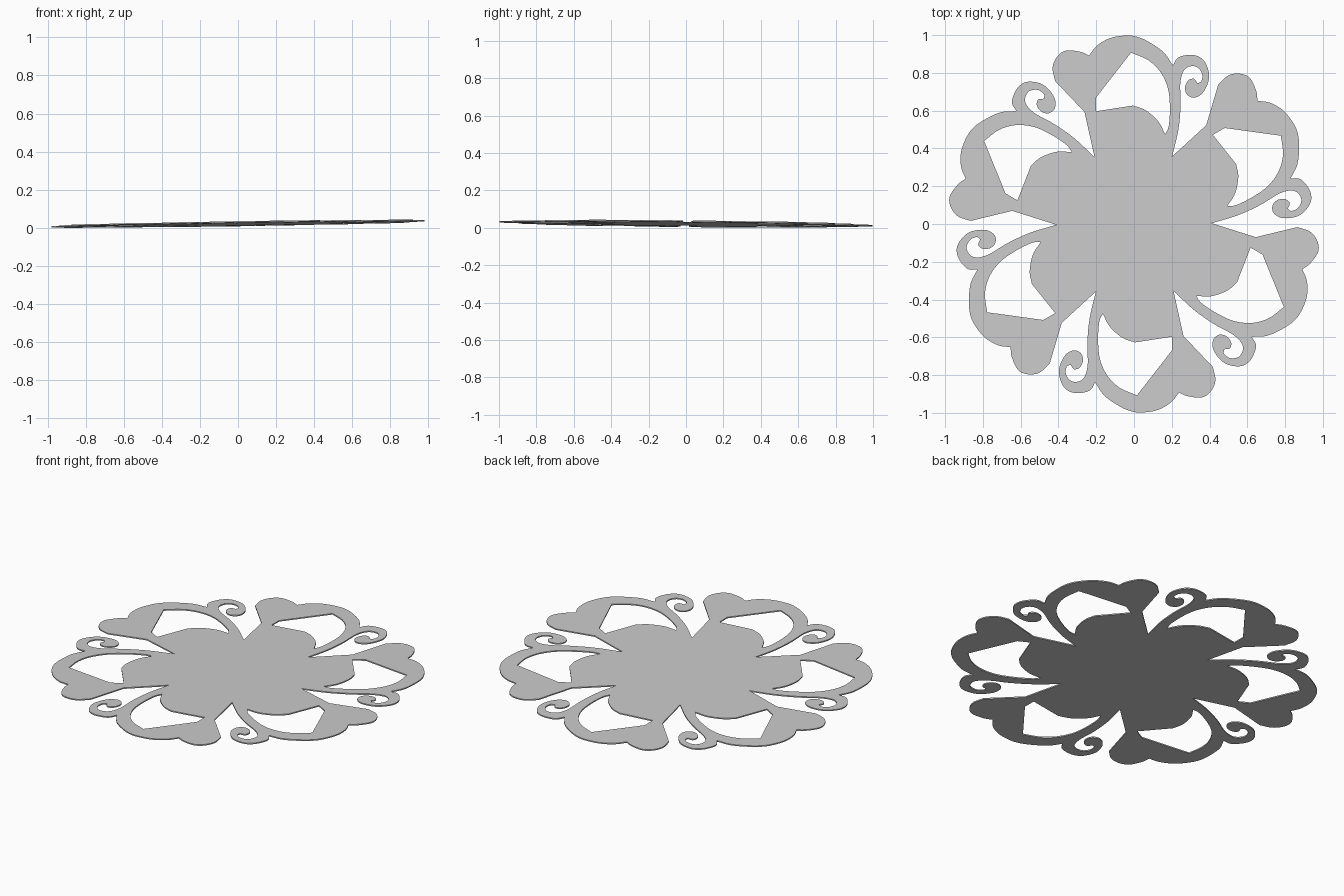
import bpy
from math import cos, sin, pi
from mathutils import Vector

if "Cube" in bpy.data.objects:
    bpy.data.objects.remove(bpy.data.objects["Cube"])

THICK = 0.007
SLOPE_X, SLOPE_Y = 0.015, -0.010


def smooth(pts, steps=6):
    """Catmull-Rom through the points, leaving out the last one."""
    p = [Vector(q) for q in pts]
    p = [2 * p[0] - p[1]] + p + [2 * p[-1] - p[-2]]
    out = []
    for i in range(1, len(p) - 2):
        a, b, c, d = p[i - 1:i + 3]
        for k in range(steps):
            t = k / steps
            out.append(0.5 * (2 * b + (c - a) * t + (2 * a - 5 * b + 4 * c - d) * t * t
                              + (3 * b - a - 3 * c + d) * t ** 3))
    return out


def turn(pts, i):
    c, s = cos(i * pi / 3), sin(i * pi / 3)
    return [(c * x - s * y, s * x + c * y) for x, y in pts]


# stem edge and inside of the scroll
stem = [(.202, .358), (.235, .50), (.247, .63), (.245, .743), (.261, .807), (.291, .833),
        (.333, .831), (.36, .796), (.357, .757), (.336, .745)]
# bulb of the scroll and its outer side
scroll = [(.336, .745), (.317, .769), (.286, .759), (.27, .722), (.281, .685), (.317, .669),
          (.36, .69), (.39, .743), (.397, .80), (.37, .865), (.323, .893), (.265, .892),
          (.228, .876), (.206, .838)]
# rounded outer edge of the petal
rim = [(.206, .838), (.159, .907), (.085, .96), (.021, .99), (-.042, .998), (-.127, .984),
       (-.196, .944), (-.238, .892)]
# side lobe
lobe = [(-.238, .892), (-.285, .912), (-.36, .918), (-.407, .886), (-.431, .828), (-.418, .757)]
sector = smooth(stem) + smooth(scroll) + smooth(rim) + smooth(lobe)
sector += [Vector((-.418, .757)), Vector((-.262, .593))]

# petal opening
bow = [(.165, .475), (.184, .52), (.190, .62), (.179, .72), (.138, .807), (.074, .868), (-.016, .907)]
base = [(-.005, .627), (.06, .603), (.127, .545), (.165, .475)]
hole = smooth(bow) + [Vector((-.016, .907)), Vector((-.2, .67)), Vector((-.2, .597))] + smooth(base)

# filled flat curve: one outline and six openings
curve = bpy.data.curves.new("rosette_profile", 'CURVE')
curve.dimensions = '2D'
curve.fill_mode = 'BOTH'
curve.extrude = THICK / 2
outline = [q for i in range(6) for q in turn(sector, i)]
for loop in [outline] + [turn(hole, i) for i in range(6)]:
    sp = curve.splines.new('POLY')
    sp.points.add(len(loop) - 1)
    for pt, (x, y) in zip(sp.points, loop):
        pt.co = (x, y, 0, 1)
    sp.use_cyclic_u = True

helper = bpy.data.objects.new("profile_helper", curve)
bpy.context.collection.objects.link(helper)
bpy.context.view_layer.update()
mesh = bpy.data.meshes.new_from_object(helper.evaluated_get(bpy.context.evaluated_depsgraph_get()))
bpy.data.objects.remove(helper)

# slight tilt of the thin plate, resting on the ground
for v in mesh.vertices:
    v.co.z += SLOPE_X * v.co.x + SLOPE_Y * v.co.y
low = min(v.co.z for v in mesh.vertices)
for v in mesh.vertices:
    v.co.z -= low
for f in mesh.polygons:
    f.use_smooth = False
mesh.name = "rosette_plate"
plate = bpy.data.objects.new("rosette_plate", mesh)
bpy.context.collection.objects.link(plate)
